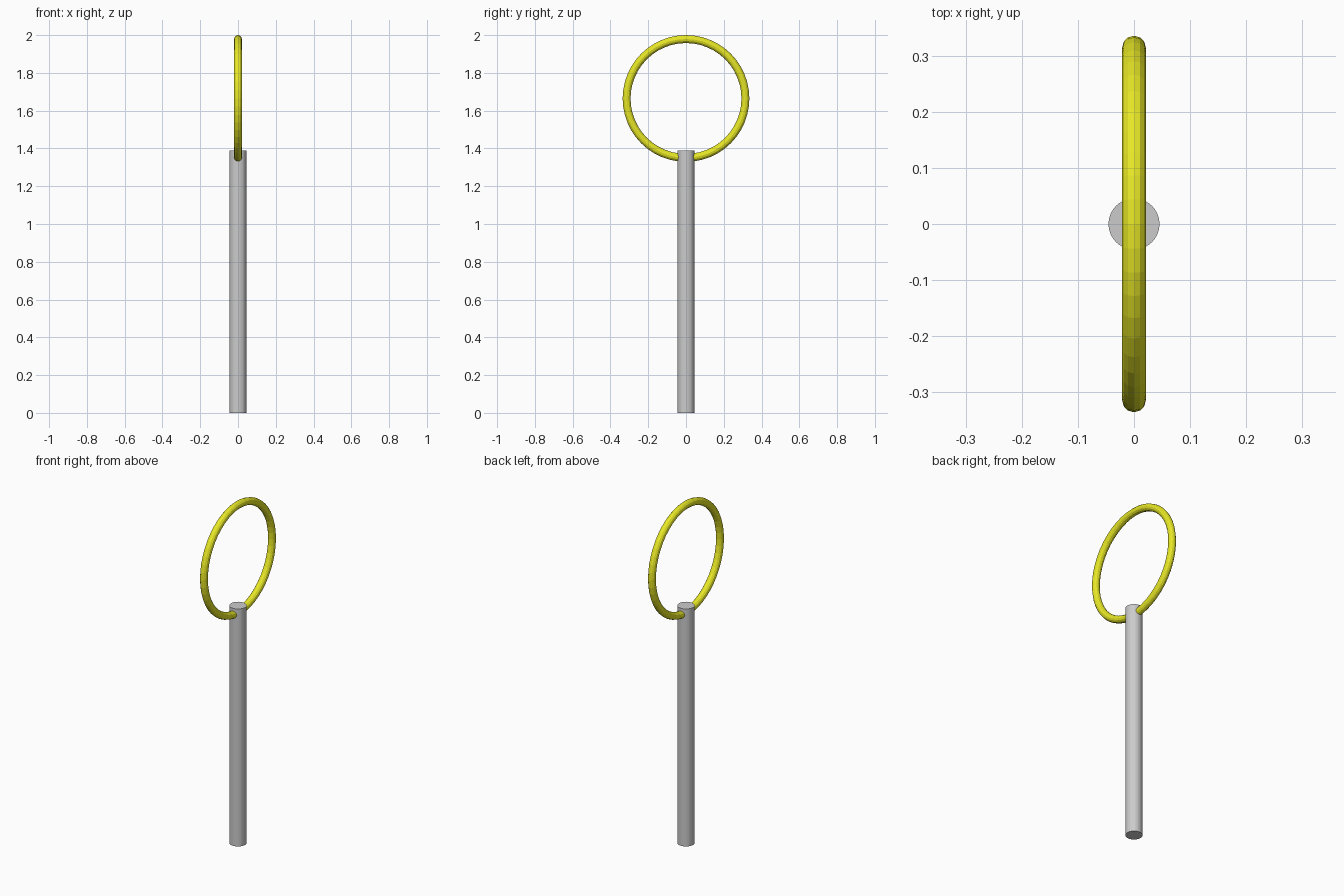
import bpy, math

if "Cube" in bpy.data.objects:
    bpy.data.objects.remove(bpy.data.objects["Cube"])

# Upright post
bpy.ops.mesh.primitive_cylinder_add(vertices=32, radius=0.0455, depth=1.39, location=(0, 0, 0.695))
bpy.context.object.name = "post"

# Vertical hoop facing along x, sunk into the top of the post
MAJOR, MINOR = 0.3145, 0.021
bpy.ops.mesh.primitive_torus_add(major_radius=MAJOR, minor_radius=MINOR,
                                 major_segments=48, minor_segments=12,
                                 location=(0, 0, 2 - MAJOR - MINOR),
                                 rotation=(0, math.radians(90), 0))
hoop = bpy.context.object
hoop.name = "hoop"
for p in hoop.data.polygons:
    p.use_smooth = False

# Yellow paint
yellow = bpy.data.materials.new("yellow")
yellow.diffuse_color = (0.8, 0.8, 0.02, 1)
yellow.use_nodes = True
yellow.node_tree.nodes["Principled BSDF"].inputs["Base Color"].default_value = yellow.diffuse_color
hoop.data.materials.append(yellow)
